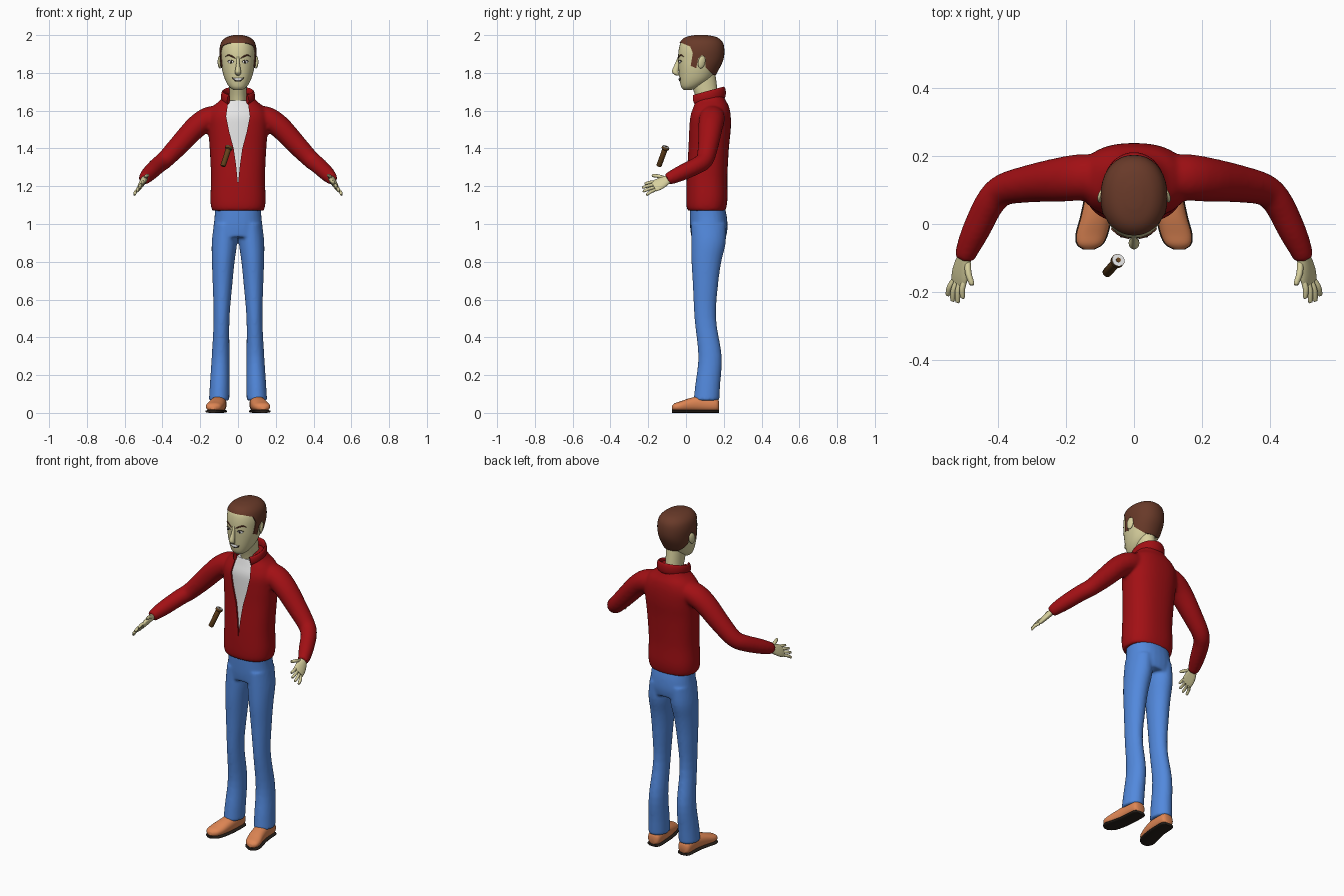
import bpy, bmesh, math
from mathutils import Vector, Matrix
from mathutils.bvhtree import BVHTree

if "Cube" in bpy.data.objects:
    bpy.data.objects.remove(bpy.data.objects["Cube"])


def material(name, rgb):
    m = bpy.data.materials.new(name)
    m.diffuse_color = (*rgb, 1)
    m.use_nodes = True
    m.node_tree.nodes["Principled BSDF"].inputs["Base Color"].default_value = m.diffuse_color
    return m


SKIN = material("skin", (0.68, 0.63, 0.34))
HAIR = material("hair_brown", (0.14, 0.042, 0.022))
RED = material("jacket_red", (0.36, 0.005, 0.007))
WHITE = material("white", (0.8, 0.8, 0.8))
BLUE = material("denim_blue", (0.085, 0.25, 0.72))
TAN = material("shoe_tan", (0.74, 0.24, 0.09))
BLACK = material("near_black", (0.02, 0.014, 0.01))
WOOD = material("wood_brown", (0.13, 0.055, 0.012))
Z = (0, 0, 1)


def spline(rows, n):
    """Catmull-Rom interpolation of rows of numbers."""
    out = []
    for i in range(len(rows) - 1):
        p0, p1, p2 = rows[max(i - 1, 0)], rows[i], rows[i + 1]
        p3 = rows[min(i + 2, len(rows) - 1)]
        for k in range(n):
            t = k / n
            out.append([0.5 * (2 * b + (c - a) * t + (2 * a - 5 * b + 4 * c - d) * t * t
                               + (3 * b - a - 3 * c + d) * t ** 3)
                        for a, b, c, d in zip(p0, p1, p2, p3)])
    return out + [list(rows[-1])]


def loft(bm, rows, n=4, seg=28, up=(0, 1, 0), axis=None, power=2.0, s=1):
    """Closed tube through rows of (x, y, z, half width, half height)."""
    pts = spline(rows, n)
    rings = []
    for i, (x, y, z, a, b) in enumerate(pts):
        t = Vector(axis) if axis else (Vector(pts[min(i + 1, len(pts) - 1)][:3])
                                       - Vector(pts[max(i - 1, 0)][:3])).normalized()
        side = t.cross(Vector(up)).normalized()
        v = side.cross(t)
        ring = []
        for k in range(seg):
            c, d = math.cos(2 * math.pi * k / seg), math.sin(2 * math.pi * k / seg)
            c = math.copysign(abs(c) ** (2 / power), c)
            d = math.copysign(abs(d) ** (2 / power), d)
            p = Vector((x, y, z)) + side * (a * c) + v * (b * d)
            ring.append(bm.verts.new((p.x * s, p.y, p.z)))
        rings.append(ring)
    for r, q in zip(rings, rings[1:]):
        for k in range(seg):
            bm.faces.new((r[k], r[(k + 1) % seg], q[(k + 1) % seg], q[k]))
    bm.faces.new(rings[0])
    bm.faces.new(rings[-1])


def smooth(ob, mat):
    ob.data.materials.clear()
    ob.data.materials.append(mat)
    bpy.ops.object.select_all(action='DESELECT')
    ob.select_set(True)
    bpy.context.view_layer.objects.active = ob
    bpy.ops.object.shade_smooth_by_angle(angle=math.radians(42))


def finish(name, bm, mat=None):
    bmesh.ops.recalc_face_normals(bm, faces=bm.faces)
    me = bpy.data.meshes.new(name)
    bm.to_mesh(me)
    bm.free()
    ob = bpy.data.objects.new(name, me)
    bpy.context.collection.objects.link(ob)
    if mat:
        smooth(ob, mat)
    return ob


def part(name, mat, rows, **kw):
    bm = bmesh.new()
    loft(bm, rows, **kw)
    return finish(name, bm, mat)


def ball(name, mat, loc, size, rot=(0, 0, 0)):
    bm = bmesh.new()
    m = Matrix.Translation(loc)
    for ang, ax in zip(rot, 'XYZ'):
        m = m @ Matrix.Rotation(ang, 4, ax)
    bmesh.ops.create_uvsphere(bm, u_segments=20, v_segments=12, radius=1,
                              matrix=m @ Matrix.Diagonal((*size, 1)))
    return finish(name, bm, mat)


def bake(ob, mat):
    dg = bpy.context.evaluated_depsgraph_get()
    me = bpy.data.meshes.new_from_object(ob.evaluated_get(dg))
    ob.modifiers.clear()
    ob.data = me
    smooth(ob, mat)


def fuse(ob, mat, voxel=0.009, steps=6):
    """Blend overlapping tubes into one skin."""
    m = ob.modifiers.new("fuse", 'REMESH')
    m.mode, m.voxel_size = 'VOXEL', voxel
    m = ob.modifiers.new("soften", 'SMOOTH')
    m.factor, m.iterations = 0.5, steps
    bake(ob, mat)


def cut(ob, mat, outline, operation):
    """Boolean with a prism, outline given as start points; extruded between two sides."""
    bm = bmesh.new()
    a, b = ([bm.verts.new(p) for p in side] for side in outline)
    bm.faces.new(a)
    bm.faces.new(b)
    for i in range(len(a)):
        j = (i + 1) % len(a)
        bm.faces.new((a[i], a[j], b[j], b[i]))
    tool = finish("cutter", bm)
    tool.hide_render = True
    m = ob.modifiers.new("cut", 'BOOLEAN')
    m.operation, m.object, m.solver = operation, tool, 'EXACT'
    bake(ob, mat)
    bpy.data.objects.remove(tool)


def upright(rows, grow=0.0):
    """(z, half width, front y, back y) to loft rows."""
    return [(0, (f + b) / 2, z, w + grow, (b - f) / 2 + grow) for z, w, f, b in rows]


# Jacket: torso and sleeves blended, then opened in a V
torso = [(1.07, .135, .01, .208), (1.09, .143, .003, .214), (1.14, .146, .001, .22),
         (1.25, .143, .004, .219), (1.4, .15, .012, .227), (1.5, .158, .014, .237),
         (1.57, .16, .018, .237), (1.62, .135, .034, .228), (1.655, .095, .045, .21),
         (1.69, .075, .055, .195)]
sleeve = [(.08, .14, 1.575, .06, .05), (.15, .138, 1.56, .068, .062), (.22, .13, 1.515, .065, .06),
          (.31, .118, 1.42, .055, .054), (.385, .1, 1.342, .047, .047), (.425, .06, 1.31, .044, .045),
          (.465, -.02, 1.272, .041, .042), (.49, -.075, 1.247, .034, .036),
          (.497, -.103, 1.237, .028, .03)]
bm = bmesh.new()
loft(bm, upright(torso), axis=Z, power=2.35, seg=40)
for s in (1, -1):
    loft(bm, sleeve, up=Z, s=s)
jacket = finish("jacket", bm)
fuse(jacket, RED)
vee = [(.05, 1.78), (.05, 1.66), (.063, 1.57), (.047, 1.49), (.023, 1.4), (.01, 1.31)]
vee = vee + [(0, 1.21)] + [(-x, z) for x, z in reversed(vee)]
cut(jacket, RED, [[(x, y, z) for x, z in vee] for y in (-.1, .1)], 'DIFFERENCE')
part("shirt", WHITE, upright([(z, w, f, b) for z, w, f, b in torso if 1.13 < z < 1.66], -.01),
     axis=Z, power=2.35, seg=40)

# Standing collar, open at the front
collar = []
for i in range(13):
    t = math.radians(38 + 284 * i / 12)
    k = (1 - math.cos(t)) / 2
    collar.append((.08 * math.sin(t), .113 - .088 * math.cos(t), 1.655 + .04 * k,
                   .01, .024 + .008 * k))
part("collar", RED, collar, up=Z, n=3, seg=16)

# Trousers: hips and two legs blended
hips = [(1.09, .122, .02, .205), (1.04, .124, .02, .216), (.98, .13, .022, .22), (.93, .132, .028, .212)]
leg = [(.066, .12, 1.0, .062, .092), (.072, .119, .9, .067, .091), (.078, .108, .8, .06, .079),
       (.082, .103, .68, .052, .067), (.087, .102, .5, .042, .057), (.092, .127, .3, .047, .062),
       (.097, .115, .15, .052, .066), (.1, .108, .065, .054, .068)]
bm = bmesh.new()
loft(bm, upright(hips), axis=Z, power=2.3)
for s in (1, -1):
    loft(bm, leg, axis=Z, s=s)
fuse(finish("trousers", bm), BLUE, .008, 4)

# Shoes, soles and hands
shoe = [(.1, .175, .038, .02, .022), (.1, .158, .043, .038, .038), (.103, .08, .047, .041, .042),
        (.112, .02, .042, .044, .036), (.124, -.03, .034, .045, .027),
        (.13, -.06, .031, .036, .02), (.133, -.075, .027, .014, .01)]
palm = [(.494, -.085, 1.242, .021, .017), (.505, -.122, 1.222, .032, .016),
        (.512, -.15, 1.208, .036, .014), (.516, -.172, 1.198, .034, .011)]
across, normal = Vector((.6, 0, -.8)), (.8, 0, .6)


def digit(bm, a, b, r, s):
    m = (a + b) / 2 + Vector((.004, 0, .003))
    e = b + (b - a) * .08
    loft(bm, [(*a, r, r), (*m, r, r), (*b, r * .85, r * .8), (*e, r * .3, r * .3)],
         up=normal, seg=12, s=s)


for s, side in ((1, "left"), (-1, "right")):
    part(side + "_shoe", TAN, shoe, up=Z, axis=(0, -1, 0), power=2.3, s=s)
    part(side + "_sole", BLACK, [(x, y, .008, a + .003, .008) for x, y, z, a, b in shoe],
         up=Z, axis=(0, -1, 0), power=3, s=s)
    bm = bmesh.new()
    loft(bm, palm, up=normal, s=s)
    for k, length in ((-.027, .05), (-.009, .062), (.009, .058), (.026, .042)):
        a = Vector((.514, -.165, 1.2)) + across * k
        digit(bm, a, a + Vector((.012, -length, -.016)) + across * k * .35, .0085, s)
    a = Vector((.502, -.115, 1.226)) + across * -.022
    digit(bm, a, a + Vector((.004, -.06, -.008)) - across * .026, .0095, s)
    finish(side + "_hand", bm, SKIN)

# Neck and head
part("neck", SKIN, [(0, .13, 1.59, .05, .062), (0, .112, 1.67, .046, .06),
                    (0, .098, 1.73, .047, .066), (0, .09, 1.79, .05, .066)], axis=Z)
skull = [(1.71, .024, -.012, .03), (1.727, .047, -.026, .075), (1.765, .069, -.034, .13),
         (1.82, .085, -.039, .164), (1.87, .091, -.042, .186), (1.92, .093, -.039, .19),
         (1.96, .083, -.028, .18), (1.985, .056, .0, .15), (1.996, .018, .05, .1)]
bm = bmesh.new()
loft(bm, upright(skull), axis=Z, power=2.15, seg=36)
tree = BVHTree.FromBMesh(bm)
finish("head", bm, SKIN)

# Hair: a slightly larger skull trimmed to the hairline
hair = part("hair", HAIR, upright([(z + .004, w + .005, f - .003, b + .013) for z, w, f, b in skull]),
            axis=Z, power=2.15, seg=36)
line = [(-.1, 2.05), (-.1, 1.964), (-.02, 1.957), (.022, 1.94), (.036, 1.905), (.025, 1.837),
        (.054, 1.825), (.064, 1.875), (.085, 1.895), (.104, 1.88), (.104, 1.83), (.145, 1.788),
        (.27, 1.78), (.27, 2.05)]
cut(hair, HAIR, [[(x, y, z) for y, z in line] for x in (-.2, .2)], 'INTERSECT')


# Face details laid on the head surface
def on_face(x, z, off=0.0):
    return (x, tree.ray_cast(Vector((x, -1, z)), Vector((0, 1, 0)))[0].y - off, z)


def strip(name, mat, pts, thick, off=0.0):
    part(name, mat, [(*on_face(x, z, off), thick, h) for x, z, h in pts], up=Z, seg=12)


part("nose", SKIN, [(0, -.034, 1.89, .007, .007), (0, -.044, 1.85, .009, .014),
                    (0, -.056, 1.812, .015, .018), (0, -.053, 1.796, .015, .016),
                    (0, -.042, 1.785, .007, .008)], axis=Z, seg=18)
for s, side in ((1, "left"), (-1, "right")):
    ball(side + "_ear", SKIN, (.097 * s, .083, 1.857), (.009, .02, .034), (-.2, 0, .35 * s))
    ball(side + "_eye", WHITE, on_face(.038 * s, 1.858), (.015, .004, .0075), (0, 0, .3 * s))
    ball(side + "_pupil", BLACK, on_face(.036 * s, 1.858, .003), (.006, .003, .006))
    strip(side + "_eyelid", BLACK, [(.021 * s, 1.86, .001), (.038 * s, 1.867, .002),
                                    (.055 * s, 1.861, .001)], .004)
    strip(side + "_eyebrow", HAIR, [(.014 * s, 1.877, .002), (.035 * s, 1.889, .004),
                                    (.052 * s, 1.894, .003), (.065 * s, 1.886, .001)], .004)
strip("lips", BLACK, [(-.03, 1.774, .001), (-.016, 1.766, .008), (0, 1.764, .01),
                      (.016, 1.766, .008), (.03, 1.774, .001)], .003)
strip("teeth", WHITE, [(-.025, 1.772, .001), (-.013, 1.767, .006), (0, 1.766, .007),
                       (.013, 1.767, .006), (.025, 1.772, .001)], .004, .001)

# Floating wooden stick with a pale capped head
low, top = Vector((-.08, -.144, 1.306)), Vector((-.046, -.106, 1.41))


def stick(name, mat, rows):
    part(name, mat, [(*low.lerp(top, t), r, r) for t, r in rows], n=1, seg=20)


stick("stick", WOOD, [(0, .011), (.03, .014), (.84, .0145), (.88, .02), (.98, .02)])
stick("stick_cap", WHITE, [(.975, .0185), (1.0, .0185)])
stick("stick_core", WOOD, [(.99, .007), (1.015, .007)])
